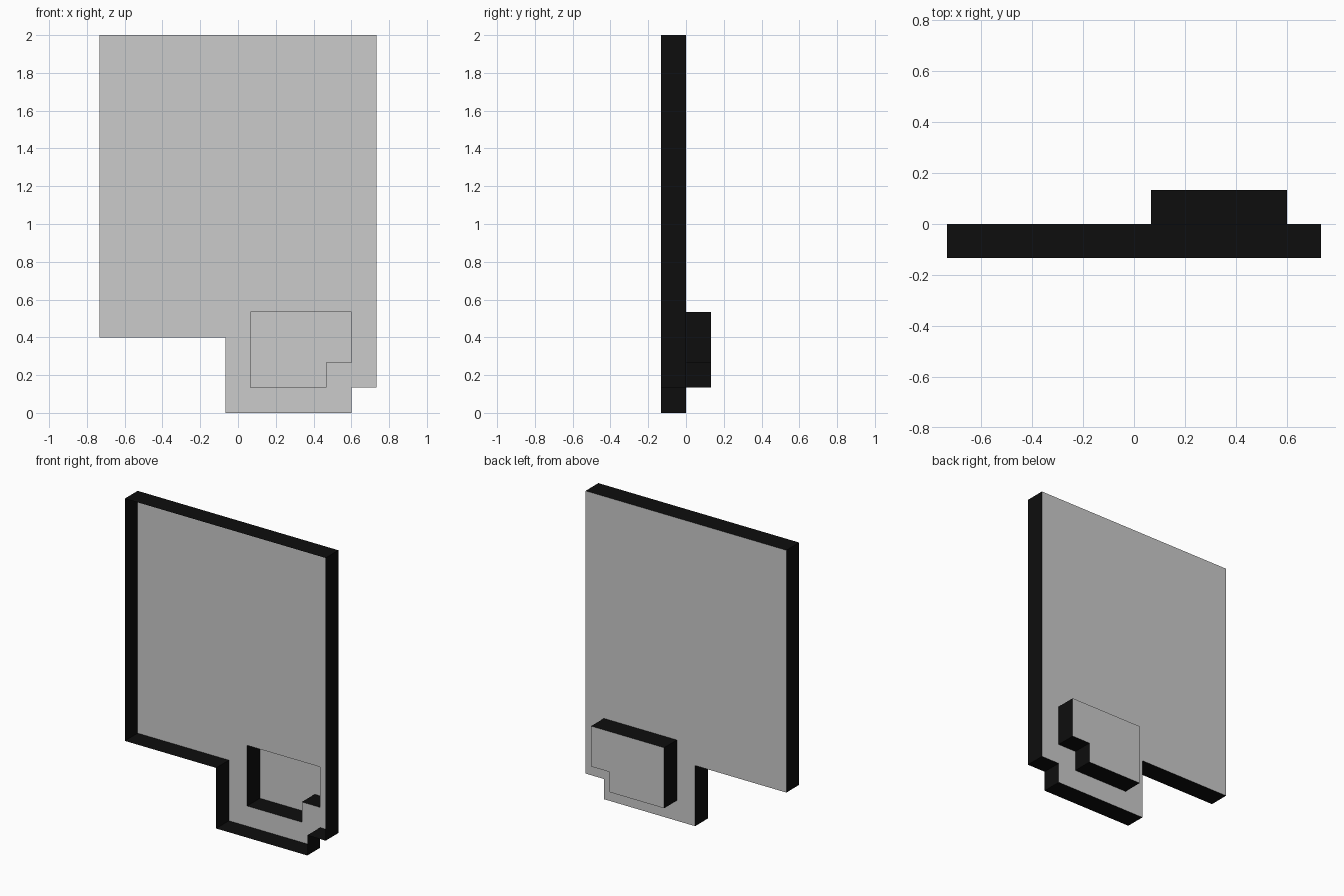
import bpy, bmesh

if "Cube" in bpy.data.objects:
    bpy.data.objects.remove(bpy.data.objects["Cube"])

U = 2 / 30          # grid unit the model is laid out on
DEPTH = 2 * U       # depth of each tray step

# Outlines as (x, z) in grid units, counter-clockwise seen from the front
PANEL = [(-11, 30), (-11, 6), (-1, 6), (-1, 0), (9, 0), (9, 2), (11, 2), (11, 30)]
RECESS = [(1, 8), (1, 2), (7, 2), (7, 4), (9, 4), (9, 8)]

black = bpy.data.materials.new("black_edge")
black.diffuse_color = (0.004, 0.004, 0.004, 1)
black.use_nodes = True
black.node_tree.nodes["Principled BSDF"].inputs["Base Color"].default_value = black.diffuse_color


def finish(name, bm, material=None):
    mesh = bpy.data.meshes.new(name)
    bm.to_mesh(mesh)
    bm.free()
    obj = bpy.data.objects.new(name, mesh)
    bpy.context.collection.objects.link(obj)
    if material:
        mesh.materials.append(material)


def loop(bm, outline, y):
    verts = [bm.verts.new((x * U, y, z * U)) for x, z in outline]
    return verts, [bm.edges.new((a, b)) for a, b in zip(verts, verts[1:] + verts[:1])]


def sheet(name, y, *outlines):
    """Flat sheet facing the back; further outlines are openings."""
    bm = bmesh.new()
    edges = [e for o in outlines for e in loop(bm, o, y)[1]]
    bmesh.ops.triangle_fill(bm, use_beauty=True, edges=edges, normal=(0, 1, 0))
    for f in bm.faces:
        f.normal_update()
        if f.normal.y < 0:
            f.normal_flip()
    bmesh.ops.dissolve_limit(bm, angle_limit=0.01, verts=bm.verts, edges=bm.edges)
    finish(name, bm)


def rim(name, outline, y_front, y_back):
    """Thin wall running around an outline, facing outwards."""
    bm = bmesh.new()
    front, _ = loop(bm, outline, y_front)
    back, _ = loop(bm, outline, y_back)
    for i in range(len(front)):
        j = (i + 1) % len(front)
        bm.faces.new((front[i], back[i], back[j], front[j]))
    finish(name, bm, black)


# Main panel, open at the front, with an opening into the recess
sheet("main_panel", 0, PANEL, RECESS)
rim("main_panel_rim", PANEL, -DEPTH, 0)

# Recess that steps out of the back
sheet("recess_panel", DEPTH, RECESS)
rim("recess_rim", RECESS, 0, DEPTH)
